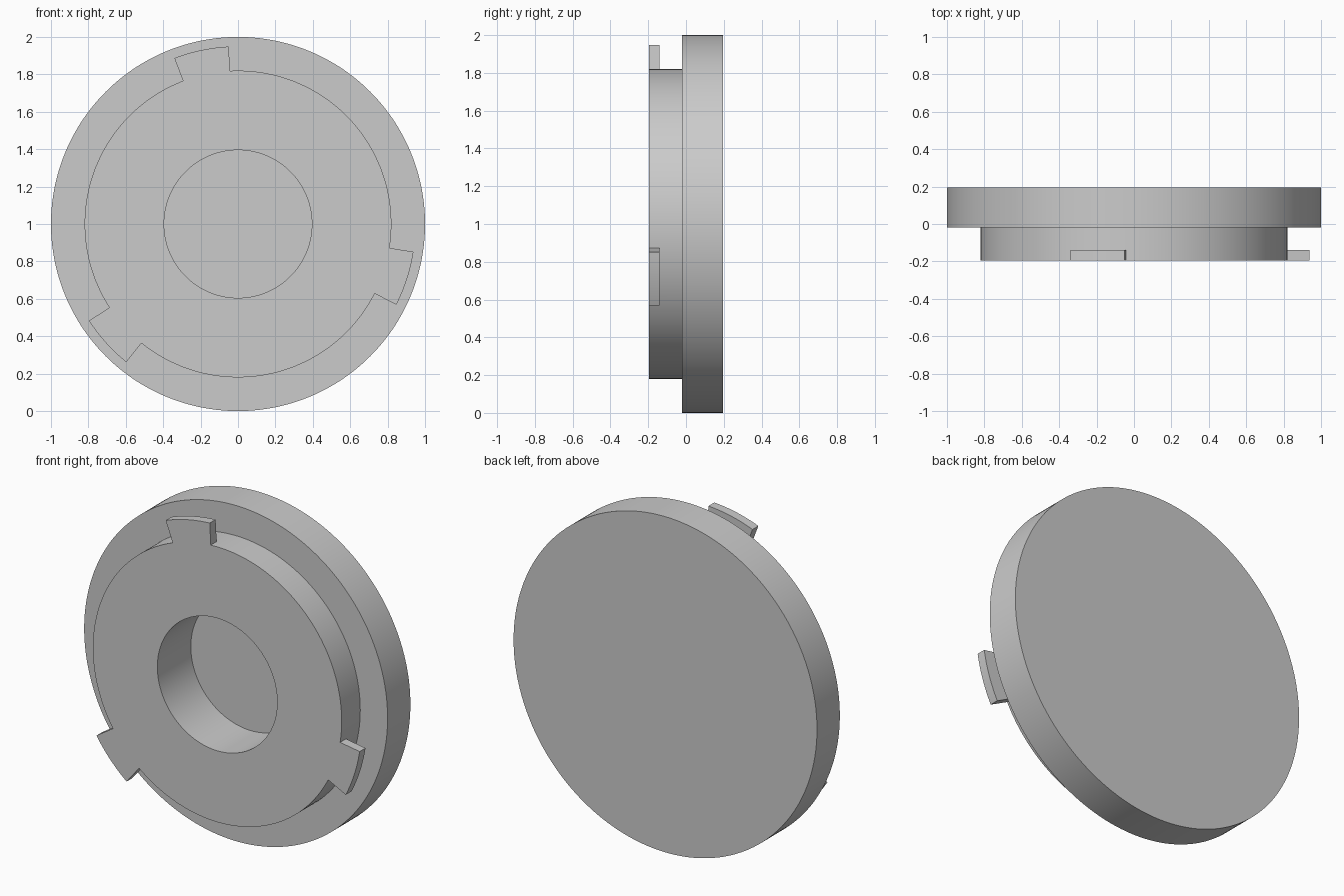
import bpy, bmesh, math
from mathutils import Vector

cube = bpy.data.objects.get("Cube")
if cube:
    bpy.data.objects.remove(cube, do_unlink=True)

CENTRE = Vector((0, 0, 1))
FRONT, BACK = -0.195, 0.195
SHOULDER = -0.02            # front of the wide flange
TAB_BACK = -0.14            # rear of the locking tabs
HOLE_FLOOR = 0.12
FLANGE_R, BOSS_R, HOLE_R, TAB_R = 1.0, 0.82, 0.395, 0.95
SEGMENTS = 240

grey = bpy.data.materials.new("light grey")
grey.use_nodes = True
colour = (0.6, 0.6, 0.6, 1)
grey.diffuse_color = colour
grey.node_tree.nodes["Principled BSDF"].inputs["Base Color"].default_value = colour

# Cap body: radius and depth profile spun around the y axis
profile = [(0, BACK), (FLANGE_R, BACK), (FLANGE_R, SHOULDER), (BOSS_R, SHOULDER),
           (BOSS_R, TAB_BACK), (BOSS_R, FRONT), (HOLE_R, FRONT),
           (HOLE_R, HOLE_FLOOR), (0, HOLE_FLOOR)]
bm = bmesh.new()
verts = [bm.verts.new(CENTRE + Vector((r, y, 0))) for r, y in profile]
edges = [bm.edges.new(pair) for pair in zip(verts, verts[1:])]
bmesh.ops.spin(bm, geom=verts + edges, cent=CENTRE, axis=(0, 1, 0),
               angle=math.tau, steps=SEGMENTS, use_duplicate=False)
bmesh.ops.remove_doubles(bm, verts=bm.verts[:], dist=0.0001)
bmesh.ops.recalc_face_normals(bm, faces=bm.faces[:])


# Three locking tabs: pull sections of the boss wall outwards
def in_tab(face):
    c = face.calc_center_median() - CENTRE
    angle = math.degrees(math.atan2(c.z, c.x))
    on_wall = FRONT + 0.01 < c.y < TAB_BACK - 0.01 and math.hypot(c.x, c.z) > 0.8
    return on_wall and (angle - 93) % 120 < 18


tabs = bmesh.ops.extrude_face_region(bm, geom=[f for f in bm.faces if in_tab(f)])
for v in tabs["geom"]:
    if isinstance(v, bmesh.types.BMVert):
        v.co.x *= TAB_R / BOSS_R
        v.co.z = 1 + (v.co.z - 1) * TAB_R / BOSS_R
bmesh.ops.recalc_face_normals(bm, faces=bm.faces[:])

mesh = bpy.data.meshes.new("round_cap")
bm.to_mesh(mesh)
bm.free()
mesh.materials.append(grey)
cap = bpy.data.objects.new("round_cap", mesh)
bpy.context.collection.objects.link(cap)

bpy.ops.object.select_all(action="DESELECT")
cap.select_set(True)
bpy.context.view_layer.objects.active = cap
bpy.ops.object.shade_smooth_by_angle(angle=math.radians(30))
